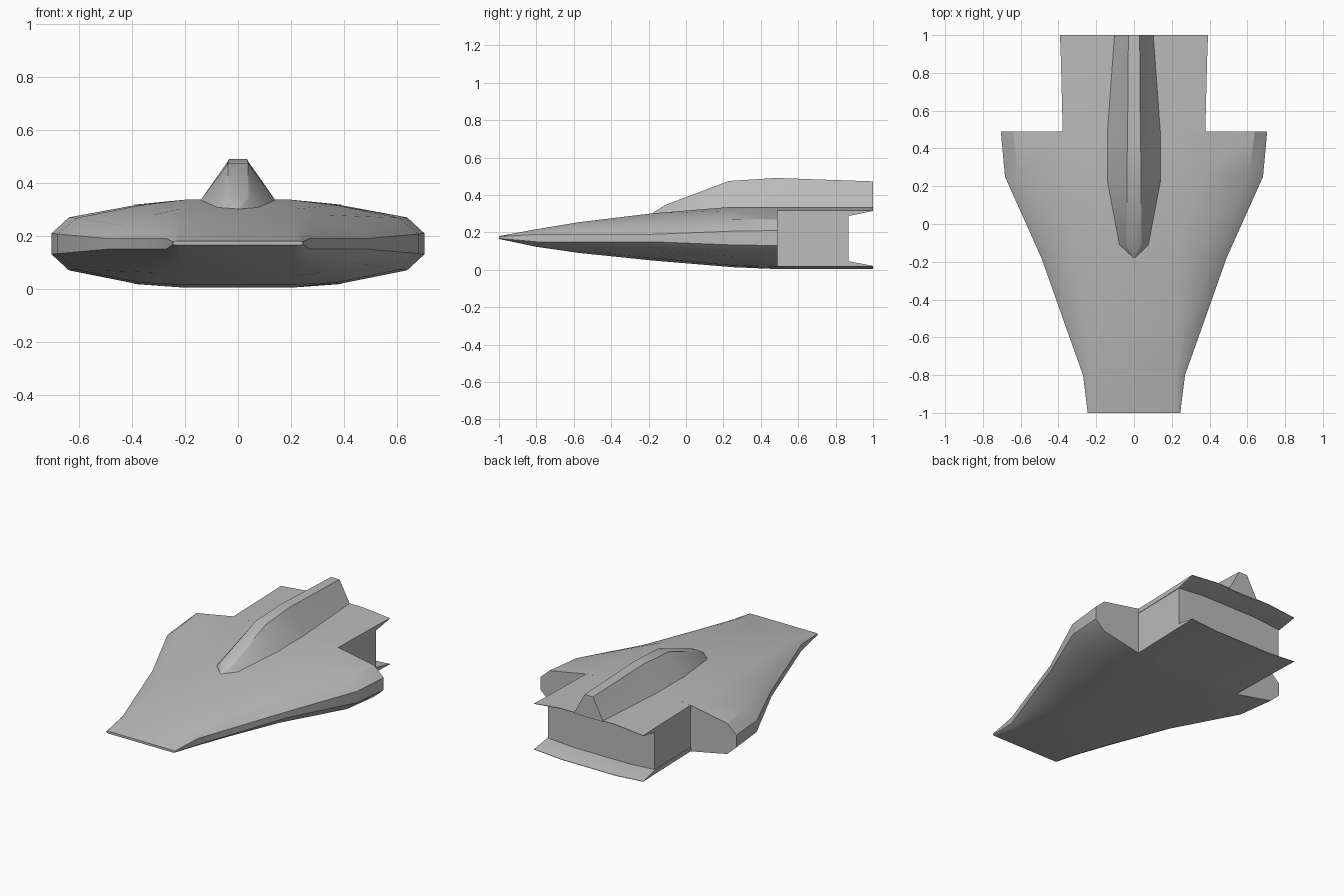
import bpy
import bmesh
import math

cube = bpy.data.objects.get("Cube")
if cube:
    bpy.data.objects.remove(cube)

hull_grey = bpy.data.materials.new("hull grey")
hull_grey.use_nodes = True
hull_grey.diffuse_color = (0.5, 0.5, 0.5, 1)
hull_grey.node_tree.nodes["Principled BSDF"].inputs["Base Color"].default_value = (0.5, 0.5, 0.5, 1)


def loft(name, sections, angle=30):
    """Skin (y, closed half outline) sections, mirrored across x = 0."""
    bm = bmesh.new()
    rings = []
    for y, half in sections:
        outline = half + [(-x, z) for x, z in reversed(half) if x > 0]
        rings.append([bm.verts.new((x, y, z)) for x, z in outline])
    n = len(rings[0])
    for a, b in zip(rings, rings[1:]):
        for i in range(n):
            j = (i + 1) % n
            bm.faces.new((a[i], a[j], b[j], b[i]))
    bm.faces.new(rings[0])
    bm.faces.new(rings[-1])
    bmesh.ops.remove_doubles(bm, verts=bm.verts, dist=0.0005)
    bmesh.ops.recalc_face_normals(bm, faces=bm.faces)
    mesh = bpy.data.meshes.new(name)
    bm.to_mesh(mesh)
    bm.free()
    obj = bpy.data.objects.new(name, mesh)
    bpy.context.collection.objects.link(obj)
    mesh.materials.append(hull_grey)
    bpy.ops.object.select_all(action='DESELECT')
    obj.select_set(True)
    bpy.context.view_layer.objects.active = obj
    bpy.ops.object.shade_smooth_by_angle(angle=math.radians(angle))
    return obj


def hull_section(y, flat, top, mid, shoulder, side, bottom):
    """Flat deck, two bevels and a narrow side facet, above and below."""
    (mx, mt, mb), (sx, st, sb), (ex, et, eb) = mid, shoulder, side
    return y, [(0, top), (flat, top), (mx, mt), (sx, st), (ex, et),
               (ex, eb), (sx, sb), (mx, mb), (flat, bottom), (0, bottom)]


# Wedge-shaped lifting hull
loft("hull", [
    hull_section(-1.0, 0.22, 0.18, (0.23, 0.18, 0.165), (0.24, 0.179, 0.166), (0.245, 0.177, 0.168), 0.165),
    hull_section(-0.8, 0.22, 0.217, (0.235, 0.212, 0.127), (0.255, 0.203, 0.137), (0.27, 0.19, 0.15), 0.123),
    hull_section(-0.57, 0.22, 0.255, (0.27, 0.241, 0.102), (0.32, 0.215, 0.126), (0.352, 0.19, 0.15), 0.09),
    hull_section(-0.18, 0.22, 0.302, (0.32, 0.28, 0.062), (0.43, 0.238, 0.1), (0.49, 0.19, 0.15), 0.05),
    hull_section(0.25, 0.2, 0.337, (0.37, 0.316, 0.023), (0.61, 0.268, 0.072), (0.683, 0.207, 0.133), 0.014),
    hull_section(0.49, 0.2, 0.337, (0.38, 0.318, 0.018), (0.64, 0.27, 0.07), (0.705, 0.21, 0.13), 0.004),
])


# Engine block with flat rear wall
loft("engine_block", [
    (y, [(0, 0.33), (0.2, 0.33), (x, 0.315), (x, 0.018), (0.2, 0.008), (0, 0.008)])
    for y, x in ((0.47, 0.375), (0.87, 0.383))])

# Tapering lips that carry the deck and belly past the rear wall
for name, outer, inner in (("upper_lip", (0.337, 0.318), (0.305, 0.288)),
                           ("lower_lip", (0.004, 0.018), (0.034, 0.046))):
    sections = []
    for y, x, k in ((0.47, 0.377, 1), (0.87, 0.387, 1), (1.0, 0.392, 0.1)):
        lower = [o + (i - o) * k for o, i in zip(outer, inner)]
        sections.append((y, [(0, outer[0]), (0.2, outer[0]), (x, outer[1]),
                             (x, lower[1]), (0.2, lower[0]), (0, lower[0])]))
    loft(name, sections)

# Raised spine with pointed nose and sloping sides
spine = []
for y, base_x, base_z, top_x, top_z in (
        (-0.18, 0.006, 0.296, 0.004, 0.303),
        (-0.11, 0.083, 0.3, 0.045, 0.347),
        (0.23, 0.145, 0.33, 0.045, 0.475),
        (0.48, 0.145, 0.33, 0.04, 0.491),
        (1.0, 0.107, 0.33, 0.035, 0.473)):
    drop = (top_z - base_z) * 0.07
    spine.append((y, [(0, top_z), (top_x * 0.85, top_z), (top_x, top_z - drop),
                      (base_x, base_z), (0, base_z)]))
loft("spine", spine)
